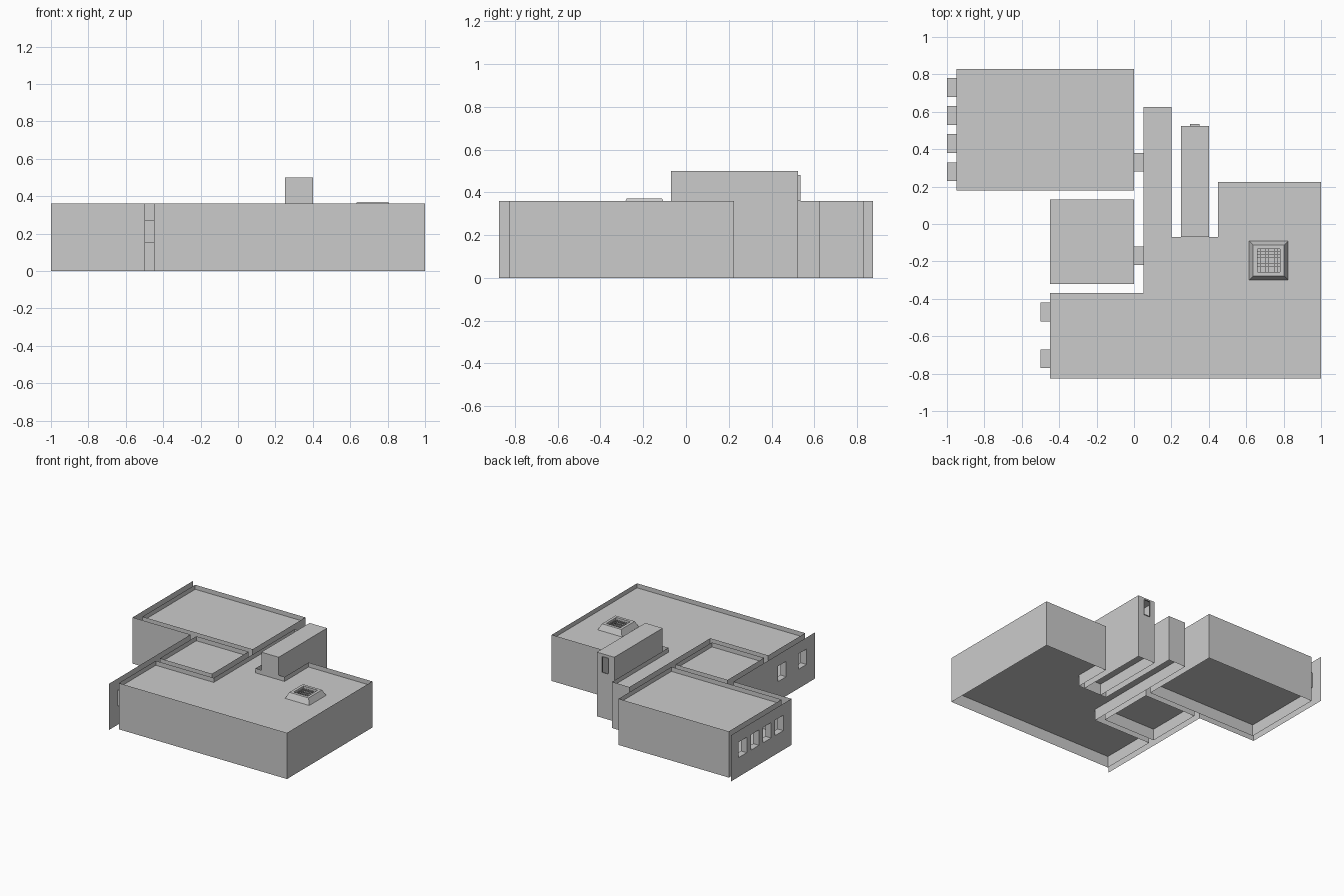
import bpy, bmesh

if "Cube" in bpy.data.objects:
    bpy.data.objects.remove(bpy.data.objects["Cube"])

H = 0.36              # wall height
FLOOR, CEIL = 0.09, 0.325
WZ = (0.15, 0.27)     # window sill and head
DZ = (FLOOR, 0.27)    # door sill and head


def finish(bm, name):
    bmesh.ops.remove_doubles(bm, verts=bm.verts, dist=1e-5)
    me = bpy.data.meshes.new(name)
    bm.to_mesh(me)
    bm.free()
    ob = bpy.data.objects.new(name, me)
    bpy.context.collection.objects.link(ob)
    return ob


def face(bm, pts):
    return bm.faces.new([bm.verts.new(p) for p in pts])


def wall(bm, p, q, z0=0.0, z1=H, holes=()):
    """Thin axis-aligned wall p->q; holes are (a, b, bottom, top) along its axis."""
    ax = 0 if abs(q[0] - p[0]) > 1e-6 else 1
    cs = sorted({p[ax], q[ax], *[c for h in holes for c in h[:2]]}, reverse=q[ax] < p[ax])
    zs = sorted({z0, z1, *[z for h in holes for z in h[2:]]})
    for a, b in zip(cs, cs[1:]):
        for lo, hi in zip(zs, zs[1:]):
            m, zm = (a + b) / 2, (lo + hi) / 2
            if any(h[0] < m < h[1] and h[2] < zm < h[3] for h in holes):
                continue
            A = (a, p[1]) if ax == 0 else (p[0], a)
            B = (b, p[1]) if ax == 0 else (p[0], b)
            face(bm, [(*A, lo), (*B, lo), (*B, hi), (*A, hi)])


def room(name, outline, top=H, ceil=CEIL, holes={}, skip=(), roof_hole=None):
    """Walls round a counter-clockwise outline, plus recessed floor and ceiling."""
    bm = bmesh.new()
    n = len(outline)
    for i in range(n):
        if i not in skip:
            wall(bm, outline[i], outline[(i + 1) % n], 0, top, holes.get(i, ()))
    face(bm, [(x, y, FLOOR) for x, y in reversed(outline)])
    if roof_hole:
        edges = []
        for loop in (outline, roof_hole):
            vs = [bm.verts.new((x, y, ceil)) for x, y in loop]
            edges += [bm.edges.new((vs[i], vs[(i + 1) % len(vs)])) for i in range(len(vs))]
        bmesh.ops.triangle_fill(bm, edges=edges, use_beauty=True, use_dissolve=True, normal=(0, 0, 1))
    else:
        face(bm, [(x, y, ceil) for x, y in outline])
    return finish(bm, name)


def tunnel(name, axis, start, end, span, zr):
    """Four-sided open reveal through a wall along the given axis."""
    bm = bmesh.new()
    ring = [(span[0], zr[0]), (span[1], zr[0]), (span[1], zr[1]), (span[0], zr[1])]
    P = lambda d, c, z: (d, c, z) if axis == 0 else (c, d, z)
    for i in range(4):
        a, b = ring[i], ring[(i + 1) % 4]
        face(bm, [P(start, *a), P(end, *a), P(end, *b), P(start, *b)])
    bmesh.ops.recalc_face_normals(bm, faces=bm.faces)
    return finish(bm, name)


def square(h):
    cx, cy = 0.72, -0.195
    return [(cx - h, cy - h), (cx + h, cy - h), (cx + h, cy + h), (cx - h, cy + h)]


rect = lambda x0, y0, x1, y1: [(x0, y0), (x1, y0), (x1, y1), (x0, y1)]
west_a = [(y, y + 0.1) for y in (0.23, 0.38, 0.53, 0.68)]
west_b = [(y, y + 0.1) for y in (-0.77, -0.52)]
door_a, door_b = (0.28, 0.38), (-0.22, -0.12)

# rooms
room("large_room", rect(-0.95, 0.18, 0, 0.83),
     holes={1: [(*door_a, *DZ)], 3: [(*w, *WZ) for w in west_a]})
room("small_room", rect(-0.45, -0.32, 0, 0.13), holes={1: [(*door_b, *DZ)]})
main = [(-0.45, -0.825), (1, -0.825), (1, 0.225), (0.45, 0.225), (0.45, -0.07), (0.2, -0.07),
        (0.2, 0.625), (0.05, 0.625), (0.05, -0.37), (-0.45, -0.37)]
room("main_room_and_corridor", main, roof_hole=square(0.104),
     holes={4: [(0.25, 0.4, FLOOR, CEIL)], 7: [(*door_a, *DZ), (*door_b, *DZ)],
            9: [(*w, *WZ) for w in west_b]})

# tall passage with a high end window
TZ = (0.36, 0.48)
room("tall_passage", rect(0.25, -0.07, 0.4, 0.525), top=0.5, ceil=0.5, skip=(0,),
     holes={2: [(0.3, 0.35, *TZ)]})
bm = bmesh.new()
wall(bm, (0.25, -0.07), (0.4, -0.07), H, 0.5)
finish(bm, "tall_passage_front")
tunnel("high_window_reveal", 1, 0.525, 0.535, (0.3, 0.35), TZ)

# thin outer facade with window openings
bm = bmesh.new()
wall(bm, (-1, 0.875), (-1, 0.13), holes=[(*w, *WZ) for w in west_a])
wall(bm, (-1, 0.13), (-0.5, 0.13))
wall(bm, (-0.5, 0.13), (-0.5, -0.875), holes=[(*w, *WZ) for w in west_b])
finish(bm, "outer_facade")

# window and door reveals
for w in west_a:
    tunnel("large_room_window_reveal", 0, -1, -0.95, w, WZ)
for w in west_b:
    tunnel("main_room_window_reveal", 0, -0.5, -0.45, w, WZ)
for d in (door_a, door_b):
    tunnel("door_reveal", 0, 0, 0.05, d, DZ)

# skylight: sloped frame, flat rim and inner shaft
bm = bmesh.new()
rings = [(0.104, CEIL), (0.083, 0.37), (0.061, 0.37), (0.061, CEIL)]
for (h0, z0), (h1, z1) in zip(rings, rings[1:]):
    a, b = square(h0), square(h1)
    for i in range(4):
        j = (i + 1) % 4
        face(bm, [(*a[i], z0), (*a[j], z0), (*b[j], z1), (*b[i], z1)])
finish(bm, "skylight_frame")

# skylight grille
bm = bmesh.new()
n, half, t, gz = 8, 0.061, 0.001, 0.355
for i in range(1, n):
    o = -half + 2 * half * i / n
    for sx, sy, dx, dy in ((t, half, o, 0), (half, t, 0, o)):
        vs = bmesh.ops.create_cube(bm, size=2)["verts"]
        bmesh.ops.scale(bm, vec=(sx, sy, t), verts=vs)
        bmesh.ops.translate(bm, vec=(0.72 + dx, -0.195 + dy, gz), verts=vs)
finish(bm, "skylight_grille")
